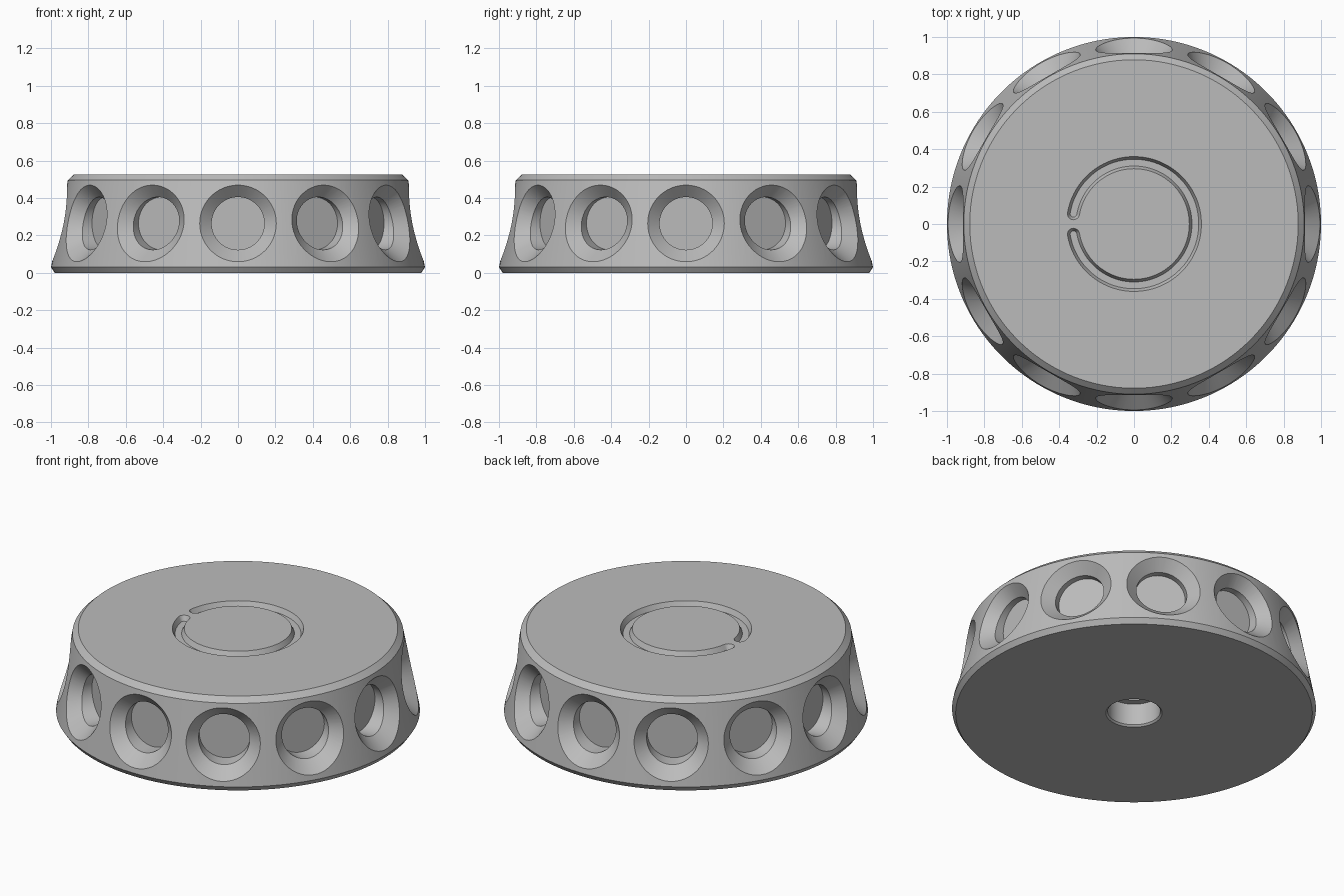
import bpy, bmesh
from math import sin, cos, pi, sqrt, asin

cube = bpy.data.objects.get("Cube")
if cube:
    bpy.data.objects.remove(cube, do_unlink=True)

HEIGHT = 0.525
RIM_Z, NECK_Z, NECK_R = 0.03, 0.495, 0.91


def make_object(name, bm):
    bmesh.ops.recalc_face_normals(bm, faces=bm.faces)
    mesh = bpy.data.meshes.new(name)
    bm.to_mesh(mesh)
    bm.free()
    obj = bpy.data.objects.new(name, mesh)
    bpy.context.collection.objects.link(obj)
    return obj


def loft(bm, rings):
    """Join closed rings of points and cap both ends."""
    loops = [[bm.verts.new(p) for p in ring] for ring in rings]
    n = len(loops[0])
    for a, b in zip(loops, loops[1:]):
        for i in range(n):
            j = (i + 1) % n
            bm.faces.new((a[i], a[j], b[j], b[i]))
    bm.faces.new(loops[0])
    bm.faces.new(loops[-1])


def lathe(name, profile, segments):
    bm = bmesh.new()
    turns = [2 * pi * (i + 0.5) / segments for i in range(segments)]
    loft(bm, [[(r * cos(t), r * sin(t), z) for t in turns] for r, z in profile])
    return make_object(name, bm)


def side_depth(u, z):
    """Distance of the tapered side from the axis plane at offset u."""
    r = 1 + (NECK_R - 1) * (z - RIM_Z) / (NECK_Z - RIM_Z)
    return sqrt(r * r - u * u)


# Tapered disc with chamfered top and bottom edges
body = lathe("knob_body", [(0.98, 0), (1, RIM_Z), (NECK_R, NECK_Z), (0.878, HEIGHT)], 144)


# Twelve flat-bottomed side holes with chamfers that follow the taper
def hole_rings(turn):
    floor, junction, mouth = [], [], []
    for i in range(64):
        a = 2 * pi * i / 64
        points = []
        for radius, sink in ((0.141, 0.07), (0.205, 0)):
            u, z = radius * cos(a), 0.264 + radius * sin(a)
            points.append((u, side_depth(u, z) - sink, z))
        inner, rim = points
        outer = tuple(p + 1.5 * (q - p) for p, q in zip(inner, rim))
        for ring, (u, d, z) in ((floor, (inner[0], 0.82, inner[2])),
                                (junction, inner), (mouth, outer)):
            ring.append((u * cos(turn) - d * sin(turn), u * sin(turn) + d * cos(turn), z))
    return floor, junction, mouth


bm = bmesh.new()
for k in range(12):
    loft(bm, hole_rings(k * pi / 6))
side_holes = make_object("side_hole_cutter", bm)

# Stepped bore in the underside
bore = lathe("bore_cutter", [(0.165, -0.01), (0.145, 0.01), (0.145, 0.14),
                             (0.1, 0.14), (0.1, 0.3)], 64)

# Open ring groove with round ends and sloping walls on the top
MID = 0.328
END = asin(0.055 / MID)


def groove_ring(width, z):
    stations = []
    for i in range(9):
        a = pi / 2 * i / 8
        stations.append((END - width / MID * cos(a), width * max(sin(a), 0.08)))
    arc = 2 * pi - 2 * END
    stations += [(END + arc * i / 120, width) for i in range(1, 120)]
    stations += [(2 * pi - t, w) for t, w in reversed(stations[:9])]

    def side(sign, items):
        return [(-(MID + sign * w) * cos(t), (MID + sign * w) * sin(t), z) for t, w in items]
    return side(1, stations), side(-1, stations)


bm = bmesh.new()
rows = []
for width, z in ((0.018, HEIGHT - 0.03), (0.0325, HEIGHT), (0.0375, HEIGHT + 0.01)):
    rows.append([[bm.verts.new(p) for p in line] for line in groove_ring(width, z)])
last = len(rows[0][0]) - 1
for low, high in zip(rows, rows[1:]):
    for s in (0, 1):
        for i in range(last):
            bm.faces.new((low[s][i], low[s][i + 1], high[s][i + 1], high[s][i]))
    for i in (0, last):
        bm.faces.new((low[0][i], low[1][i], high[1][i], high[0][i]))
for outer, inner in (rows[0], rows[-1]):
    for i in range(last):
        bm.faces.new((outer[i], outer[i + 1], inner[i + 1], inner[i]))
groove = make_object("groove_cutter", bm)

# Cut everything out of the body
bpy.ops.object.select_all(action='DESELECT')
bpy.context.view_layer.objects.active = body
body.select_set(True)
for cutter in (side_holes, bore, groove):
    cutter.hide_render = True
    mod = body.modifiers.new(cutter.name, 'BOOLEAN')
    mod.operation = 'DIFFERENCE'
    mod.solver = 'EXACT'
    mod.object = cutter
    bpy.ops.object.modifier_apply(modifier=mod.name)
    bpy.data.objects.remove(cutter, do_unlink=True)

# Plain grey finish
grey = bpy.data.materials.new("plain_grey")
grey.use_nodes = True
colour = (0.5, 0.5, 0.5, 1)
grey.diffuse_color = colour
grey.node_tree.nodes["Principled BSDF"].inputs["Base Color"].default_value = colour
body.data.materials.clear()
body.data.materials.append(grey)
bpy.ops.object.shade_smooth_by_angle(angle=0.5)
